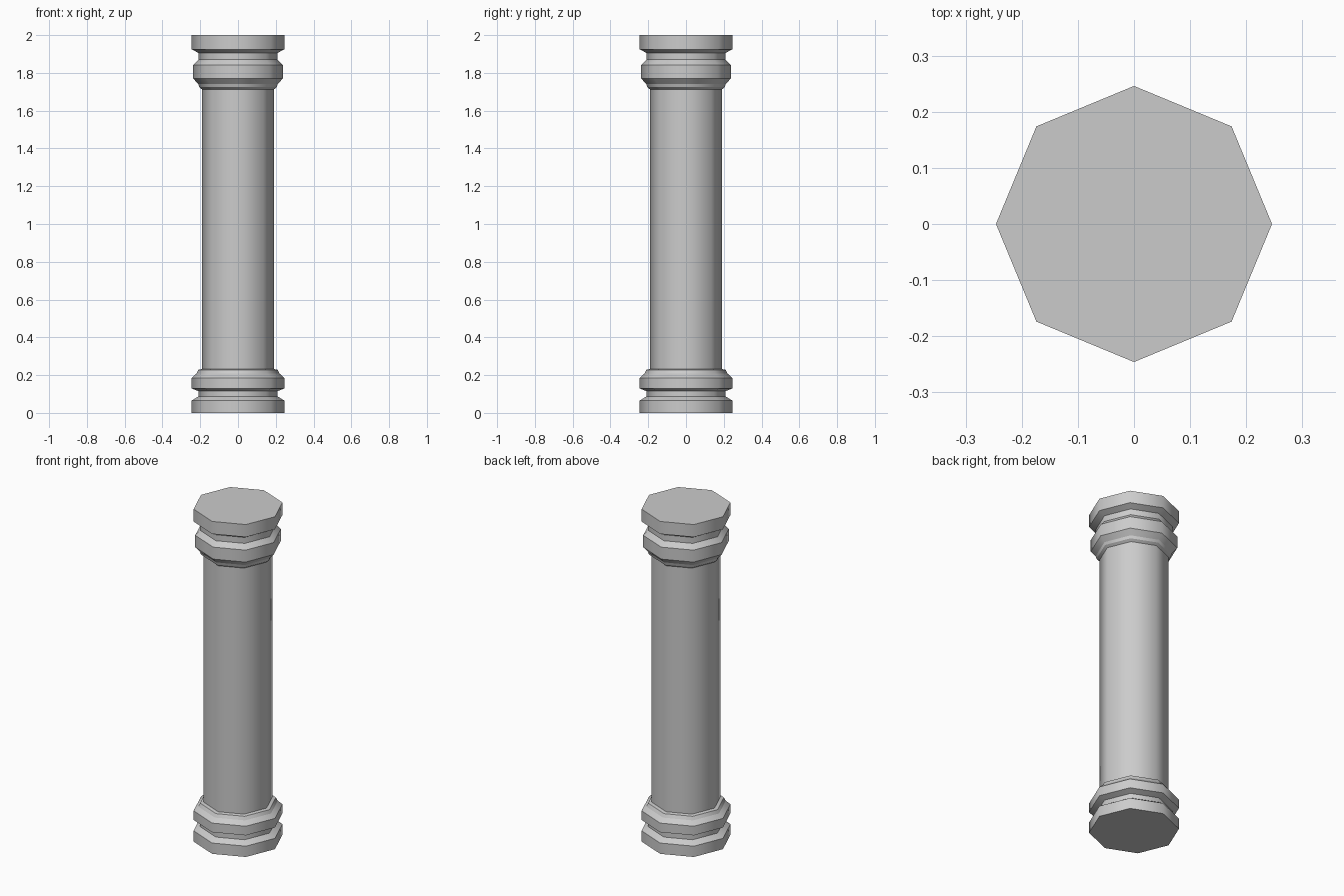
import bpy, bmesh, math

cube = bpy.data.objects.get("Cube")
if cube:
    bpy.data.objects.remove(cube, do_unlink=True)

SIDES = 8

stone = bpy.data.materials.new("grey_stone")
stone.use_nodes = True
colour = (0.6, 0.6, 0.6, 1)
stone.diffuse_color = colour
stone.node_tree.nodes["Principled BSDF"].inputs["Base Color"].default_value = colour


def turned_part(name, profile):
    """Turn a (radius, height) profile into a capped octagonal solid."""
    bm = bmesh.new()
    rings = []
    for r, z in profile:
        angles = [2 * math.pi * i / SIDES for i in range(SIDES)]
        rings.append([bm.verts.new((r * math.cos(a), r * math.sin(a), z)) for a in angles])
    bm.faces.new(rings[0][::-1])
    bm.faces.new(rings[-1])
    for low, high in zip(rings, rings[1:]):
        for i in range(SIDES):
            j = (i + 1) % SIDES
            bm.faces.new((low[i], low[j], high[j], high[i])).smooth = True
    # crisp mouldings, soft corners around the column
    for e in bm.edges:
        a, b = e.verts
        e.smooth = abs(a.co.z - b.co.z) > 1e-5
    mesh = bpy.data.meshes.new(name)
    bm.to_mesh(mesh)
    bm.free()
    mesh.materials.append(stone)
    obj = bpy.data.objects.new(name, mesh)
    bpy.context.collection.objects.link(obj)
    return obj


# Base: foot slab, groove, torus and step
turned_part("base", [
    (0.246, 0), (0.246, 0.065), (0.21, 0.087), (0.21, 0.115),
    (0.246, 0.13), (0.246, 0.185), (0.22, 0.208), (0.21, 0.228), (0.19, 0.232)])

# Plain shaft
turned_part("shaft", [(0.19, 0.232), (0.19, 1.712)])

# Capital: collar, wide band, neck and top slab
turned_part("capital", [
    (0.19, 1.712), (0.205, 1.724), (0.21, 1.74), (0.237, 1.77),
    (0.237, 1.842), (0.21, 1.87), (0.21, 1.906), (0.246, 1.925), (0.246, 2)])
